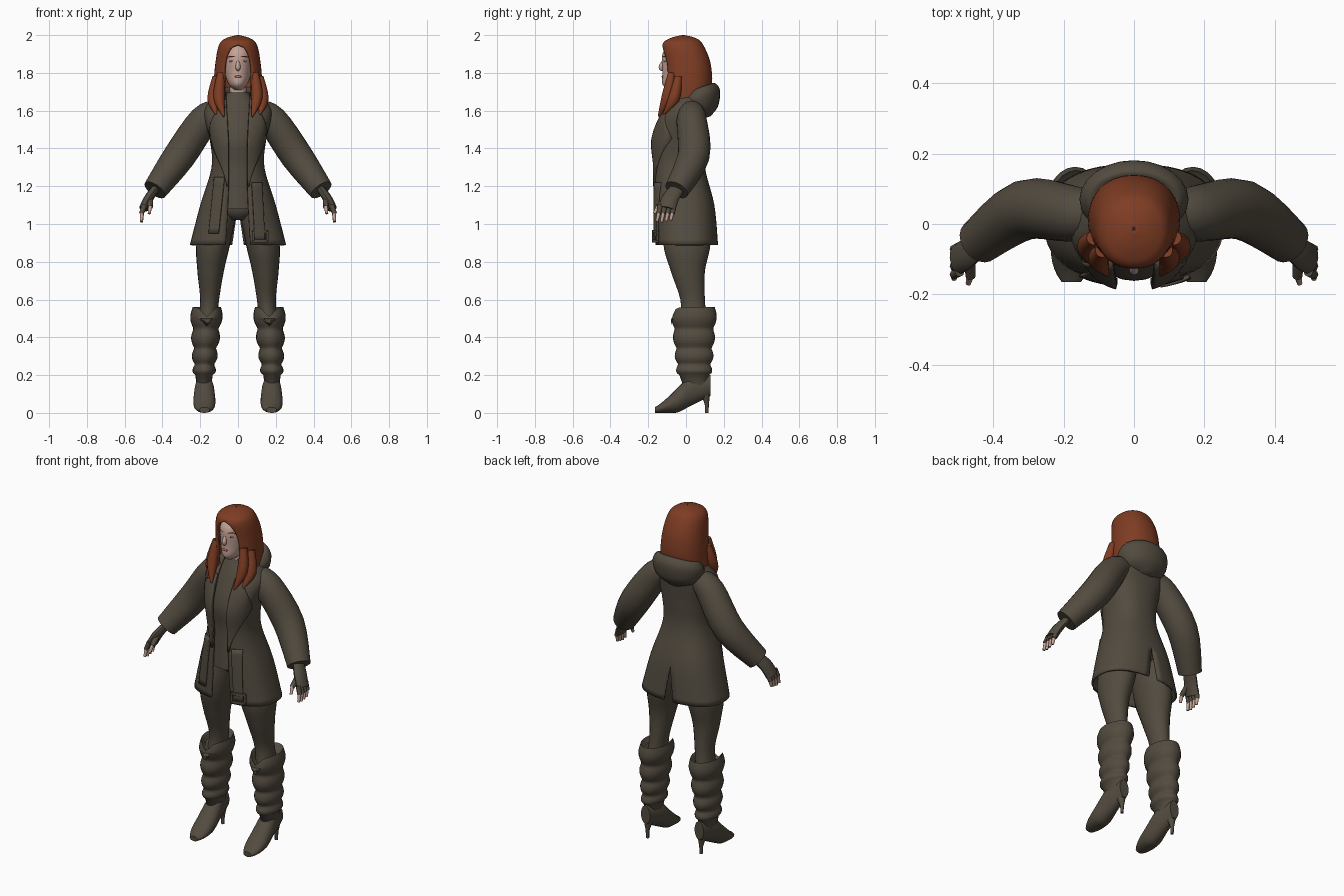
import bpy, bmesh, math
from mathutils import Vector

cube = bpy.data.objects.get("Cube")
if cube:
    bpy.data.objects.remove(cube, do_unlink=True)


def material(name, red, green, blue):
    mat = bpy.data.materials.new(name)
    mat.use_nodes = True
    colour = (red, green, blue, 1)
    mat.diffuse_color = colour
    mat.node_tree.nodes["Principled BSDF"].inputs["Base Color"].default_value = colour
    return mat


cloth = material("olive brown cloth", .085, .07, .05)
auburn = material("auburn hair", .21, .046, .017)
skin = material("pale skin", .56, .37, .31)
rose = material("muted rose lips", .36, .16, .14)
dark = material("dark iris", .05, .045, .04)
grey = material("soft eye white", .42, .38, .36)


def spline(keys, steps=5):
    """Smooth rows running through a few key rows."""
    ends = [keys[0], *keys, keys[-1]]
    rows = []
    for before, a, b, after in zip(ends, keys, keys[1:], ends[3:]):
        for k in range(steps):
            t = k / steps
            rows.append([q + t * ((r - p) / 2 + t * (p - q * 2.5 + r * 2 - s / 2
                                                     + t * (3 * (q - r) + s - p) / 2))
                         for p, q, r, s in zip(before, a, b, after)])
    return rows + [list(keys[-1])]


def finish(obj, name, mat, mirror, thickness=0):
    obj.name = name
    obj.data.materials.append(mat)
    if mirror:
        obj.modifiers.new("Mirror", 'MIRROR').merge_threshold = .001
    if thickness:
        obj.modifiers.new("Solidify", 'SOLIDIFY').thickness = thickness
    bpy.ops.object.select_all(action='DESELECT')
    obj.select_set(True)
    bpy.context.view_layer.objects.active = obj
    bpy.ops.object.shade_smooth_by_angle(angle=math.radians(50))
    return obj


def bridge(name, rings, mat, closed=True, mirror=False, thickness=0):
    """Join consecutive rings of points into one surface."""
    bm = bmesh.new()
    rows = [[bm.verts.new(p) for p in ring] for ring in rings]
    count = len(rows[0])
    for low, high in zip(rows, rows[1:]):
        for i in range(count if closed else count - 1):
            j = (i + 1) % count
            bm.faces.new((low[i], low[j], high[j], high[i]))
    if closed:
        bm.faces.new(rows[0])
        bm.faces.new(rows[-1])
        bmesh.ops.recalc_face_normals(bm, faces=bm.faces)
    mesh = bpy.data.meshes.new(name)
    bm.to_mesh(mesh)
    bm.free()
    obj = bpy.data.objects.new(name, mesh)
    bpy.context.collection.objects.link(obj)
    return finish(obj, name, mat, mirror, thickness)


def circle(sides):
    return [math.tau * i / sides for i in range(sides)]


def power(value, exponent):
    return math.copysign(abs(value) ** exponent, value)


def oval(angle, z, rx, front, back, cx=0, p=2):
    mid, ry = (front + back) / 2, (back - front) / 2
    return Vector((cx + rx * power(math.sin(angle), 2 / p),
                   mid - ry * power(math.cos(angle), 2 / p), z))


def loft(name, rows, mat, tilt=0, mirror=False):
    """Closed body from rows of z, half width, front y, back y and centre x."""
    rings = [[oval(a, *row) for a in circle(24)] for row in rows]
    for ring in rings:
        for p in ring:
            p.z += tilt * (p.y - .1)
    return bridge(name, rings, mat, mirror=mirror)


def sheet(name, rows, mat, gap, vent, p, thickness, steps=24):
    """Mirrored shell with a front gap and a back vent that depend on height."""
    rings = []
    for row in rows:
        z, rx = row[:2]
        start = math.asin(min(1, gap(z) / rx) ** (p / 2))
        end = math.pi - math.asin(min(1, vent(z) / rx) ** (p / 2))
        rings.append([oval(start + (end - start) * i / steps, *row, p=p)
                      for i in range(steps + 1)])
    return bridge(name, rings, mat, closed=False, mirror=True, thickness=thickness)


def tube(name, keys, mat, sides=12, flat=1, mirror=True):
    """Tapered tube through points of x, y, z and radius."""
    points = spline(keys, 4)
    centres = [Vector(p[:3]) for p in points]
    last = len(centres) - 1
    rings = []
    for k, c in enumerate(centres):
        t = (centres[min(k + 1, last)] - centres[max(k - 1, 0)]).normalized()
        u = Vector((0, 1, 0))
        u = (u - t * u.dot(t)).normalized()
        w = t.cross(u) * flat
        rings.append([c + points[k][3] * (u * math.cos(a) + w * math.sin(a))
                      for a in circle(sides)])
    return bridge(name, rings, mat, mirror=mirror)


def ball(name, centre, size, mat, mirror):
    bpy.ops.mesh.primitive_uv_sphere_add(segments=16, ring_count=10, radius=1)
    obj = bpy.context.object
    for v in obj.data.vertices:
        v.co = Vector(c + s * d for c, s, d in zip(centre, size, v.co))
    finish(obj, name, mat, mirror)


# Coat shell, open at the front and vented at the back
SQUARENESS = 2.4
coat = spline([(.89, .255, -.165, .17), (1.1, .2, -.17, .15), (1.3, .14, -.17, .1),
               (1.45, .15, -.18, .1), (1.6, .18, -.12, .11), (1.7, .1, -.05, .12)])


def coat_gap(z):
    return .05 + .1 * (z - 1.3) ** 2


sheet("coat", coat, cloth, coat_gap, lambda z: max(0, 1.1 - z) * .15, SQUARENESS, .012)


def coat_front(x, z, lift):
    """Point lifted off the front of the coat."""
    a, b = next((a, b) for a, b in zip(coat, coat[1:]) if z <= b[0])
    f = (z - a[0]) / (b[0] - a[0])
    rx, front, back = (p + (q - p) * f for p, q in zip(a[1:], b[1:]))
    depth = max(0, 1 - abs(x / rx) ** SQUARENESS) ** (1 / SQUARENESS)
    return Vector((x, (front + back) / 2 - (back - front) / 2 * depth - lift, z))


def plate(name, bottom, top, span, lift, mirror=False, steps=10):
    """Plate lying on the coat; span gives its first and last x at a height."""
    rings = []
    for k in range(steps + 1):
        z = bottom + (top - bottom) * k / steps
        first, last = span(z)
        rings.append([coat_front(first + (last - first) * i / steps, z, lift)
                      for i in range(steps + 1)])
    bridge(name, rings, cloth, closed=False, mirror=mirror, thickness=.012)


# Lapels, hanging straps and buckle
def lapel_span(z):
    return coat_gap(z), coat_gap(z) + .09 * math.sin(math.pi * ((z - 1.2) / .45) ** 1.5) + .01


def strap_span(side, lean):
    def span(z):
        centre = side * (.1 + lean * (1.25 - z))
        return centre - .027, centre + .027
    return span


plate("lapels", 1.2, 1.62, lapel_span, .009, mirror=True)
plate("left_strap", .91, 1.22, strap_span(1, .05), .011)
plate("right_strap", .95, 1.25, strap_span(-1, .1), .011)
for z in (.91, .96):
    plate("buckle_bar", z - .008, z + .008, lambda z: (.075, .16), .018)
for x in (.075, .15):
    plate("buckle_side", .91, .96, lambda z: (x, x + .012), .018)

# Hood resting on the upper back
loft("hood", spline([(1.56, .03, .07, .13), (1.6, .12, .01, .17), (1.68, .155, -.04, .18),
                     (1.73, .13, -.01, .15), (1.72, .09, .01, .12)]), cloth, tilt=.35)

# Shirt, hips and legs
loft("shirt", spline([(1.08, .14, -.16, .1), (1.3, .12, -.15, .08), (1.45, .13, -.16, .08),
                      (1.6, .12, -.11, .08), (1.7, .05, -.06, .04)]), cloth)
loft("hips", spline([(1.02, .04, -.07, .08), (1.07, .13, -.11, .12), (1.2, .13, -.12, .1)]), cloth)
loft("legs", spline([(1.1, .09, -.1, .12, .09), (.9, .09, -.12, .13, .13), (.75, .07, -.08, .1, .145),
                     (.6, .05, -.03, .1, .15), (.5, .05, -.03, .11, .16)]), cloth, mirror=True)

# Sleeves
tube("sleeves", [(.1, .03, 1.6, .06), (.18, .03, 1.55, .08), (.31, .04, 1.36, .085),
                 (.44, -.05, 1.18, .065)], cloth, sides=20)

# Fingerless gloves with bare fingertips
tube("gloves", [(.42, -.03, 1.21, .035), (.47, -.08, 1.14, .045), (.5, -.1, 1.08, .045)],
     cloth, flat=.55)
for i in range(4):
    base = Vector((.495, .024 * i - .136, 1.1))
    middle = base + Vector((.016, -.008, -.045))
    tip = middle + Vector((0, -.01, .005 * abs(i - 1) - .045))
    tube("glove_finger", [(*base, .014), (*middle, .013)], cloth, sides=8)
    tube("fingertip", [(*base.lerp(middle, .8), .011), (*tip, .008)], skin, sides=8)
tube("glove_thumb", [(.467, -.09, 1.14, .018), (.464, -.15, 1.09, .014)], cloth, sides=8)
tube("thumb_tip", [(.464, -.145, 1.1, .011), (.47, -.168, 1.055, .008)], skin, sides=8)

# Slouched boot shafts: pleats that grow towards a notched rim
shaft = []
for k in range(37):
    t = k / 36
    pleat = .015 * abs(math.sin(math.pi * 4 * t ** .75))
    shaft.append((.2 + .36 * t, .045 + .03 * t + pleat, -.035 - .035 * t - pleat,
                  .122 + .03 * t + pleat, .18 - .015 * t))
shaft.insert(0, (.13, .04, -.01, .12, .18))
shaft.append((.53, .055, -.04, .12, .165))
boots = loft("boots", shaft, cloth, mirror=True)
for v in boots.data.vertices:
    if v.co.z > .5 and v.co.y < 0:
        v.co.z -= .05 * math.exp(-((v.co.x - .165) / .03) ** 2)

# Pointed boot feet, from the back of the heel to the toe, and thin heels
feet = []
for k in range(17):
    t = k / 16
    low = .09 * max(0, 1 - t / .6)
    high = min(.2, .03 + .3 * (1 - t) ** 1.2)
    width = (.03 + .03 * math.sin(math.pi * .7 * t)) * (1 - t ** 8 / 2)
    feet.append([Vector((.178 + width * math.cos(a), .13 - .295 * t,
                         (low + high) / 2 + (high - low) / 2 * math.sin(a))) for a in circle(20)])
bridge("boot_feet", feet, cloth, mirror=True)
tube("boot_heels", [(.178, .1, .11, .03), (.178, .11, .05, .012), (.178, .11, 0, .009)], cloth)

# Head and neck
loft("head", spline([(1.71, .02, -.09, .04), (1.74, .05, -.125, .07), (1.8, .07, -.125, .09),
                     (1.9, .077, -.125, .1), (1.96, .05, -.08, .06)]), skin)
loft("neck", [(1.6, .05, -.06, .05), (1.76, .042, -.06, .04)], skin)

# Face features
tube("nose", [(0, -.115, 1.87, .007), (0, -.132, 1.83, .013), (0, -.122, 1.815, .008)],
     skin, mirror=False)
ball("lips", (0, -.12, 1.78), (.02, .009, .007), rose, False)
ball("eyes", (.032, -.11, 1.862), (.015, .007, .006), grey, True)
ball("irises", (.031, -.113, 1.862), (.006, .006, .005), dark, True)
tube("brows", [(.014, -.123, 1.884, .003), (.034, -.115, 1.888, .003), (.052, -.1, 1.884, .002)],
     auburn, sides=6)


# Long hair framing the face, with loose locks over the chest
def face_gap(z):
    return .075 * math.sqrt(max(0, 1 - max(0, (z - 1.8) / .15) ** 2))


sheet("hair", spline([(1.62, .13, -.09, .08), (1.72, .13, -.11, .135), (1.85, .12, -.12, .13),
                      (1.95, .1, -.125, .09), (1.985, .06, -.08, .05), (2, .004, -.02, -.01)]),
      auburn, face_gap, lambda z: 0, 2.2, .015)
tube("front_locks", [(.09, -.075, 1.8, .02), (.1, -.1, 1.67, .03), (.075, -.145, 1.57, .005)], auburn)
tube("side_locks", [(.115, -.04, 1.78, .02), (.132, -.065, 1.66, .03), (.115, -.12, 1.58, .005)], auburn)
